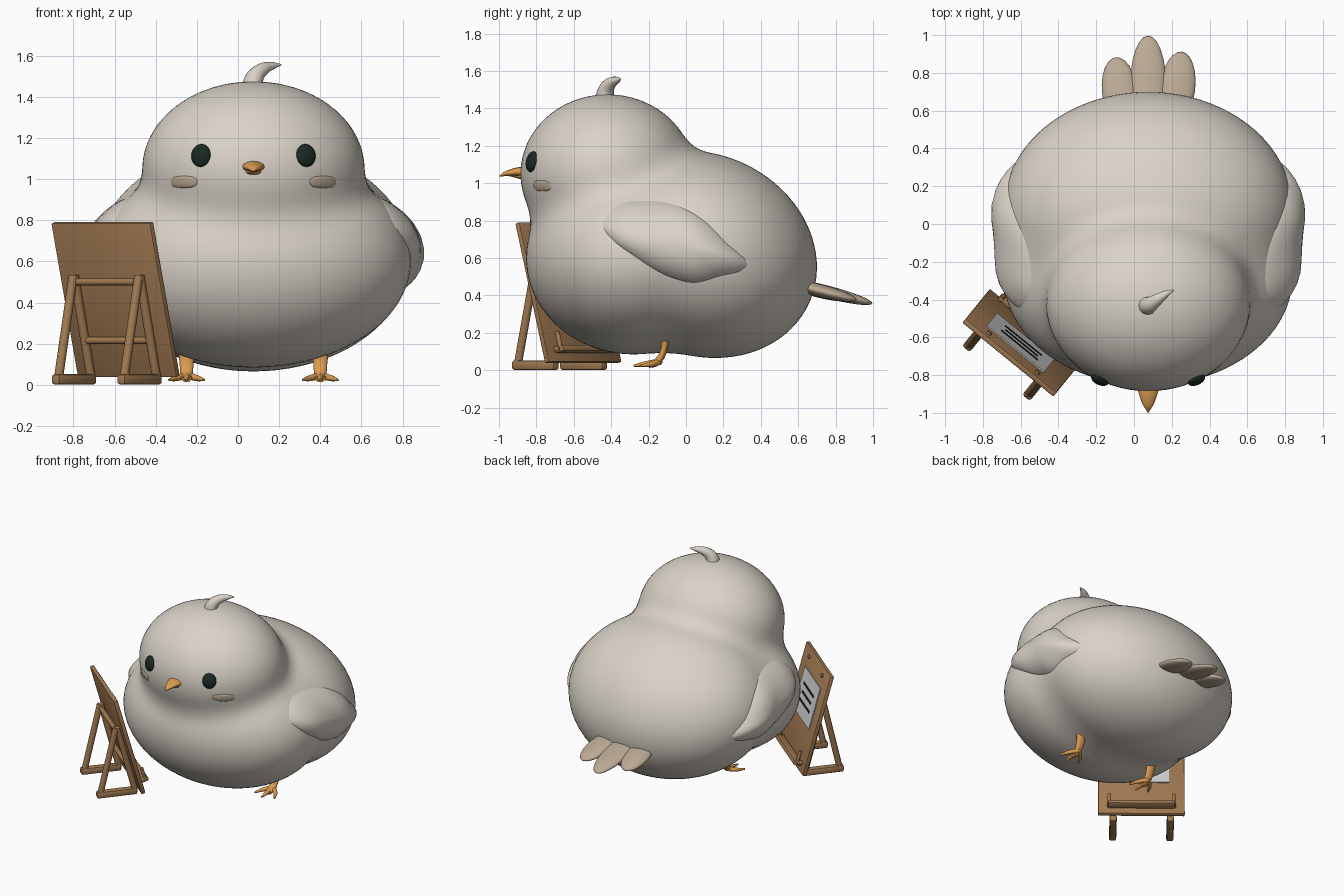
import bpy, bmesh, math
from mathutils import Vector, Matrix

if "Cube" in bpy.data.objects:
    bpy.data.objects.remove(bpy.data.objects["Cube"])


def material(name, r, g, b):
    m = bpy.data.materials.new(name)
    m.use_nodes = True
    m.diffuse_color = (r, g, b, 1)
    m.node_tree.nodes["Principled BSDF"].inputs["Base Color"].default_value = (r, g, b, 1)
    return m


PLUMAGE = material("pale plumage", 0.70, 0.65, 0.58)
TAN = material("tan feather", 0.50, 0.40, 0.30)
ORANGE = material("orange", 0.71, 0.33, 0.08)
DARK = material("dark green black", 0.010, 0.022, 0.016)
WOOD = material("wood", 0.36, 0.195, 0.085)
PAPER = material("paper", 0.62, 0.62, 0.62)
INK = material("ink", 0.01, 0.01, 0.01)
BIRD = Matrix.Translation((0.075, 0, 0))


def finish(name, bm, mat, matrix=BIRD, angle=None):
    bmesh.ops.recalc_face_normals(bm, faces=bm.faces)
    mesh = bpy.data.meshes.new(name)
    bm.to_mesh(mesh)
    bm.free()
    mesh.materials.append(mat)
    ob = bpy.data.objects.new(name, mesh)
    ob.matrix_world = matrix
    bpy.context.collection.objects.link(ob)
    if angle is None:
        mesh.shade_smooth()
    else:
        bpy.ops.object.select_all(action='DESELECT')
        ob.select_set(True)
        bpy.context.view_layer.objects.active = ob
        bpy.ops.object.shade_smooth_by_angle(angle=angle)
    return ob


def ellipsoid(name, mat, loc, radii, rot=(0, 0, 0)):
    bm = bmesh.new()
    bmesh.ops.create_uvsphere(bm, u_segments=24, v_segments=16, radius=1)
    turn = Matrix.Rotation(rot[2], 4, 'Z') @ Matrix.Rotation(rot[0], 4, 'X')
    bm.transform(Matrix.Translation(loc) @ turn @ Matrix.Diagonal((*radii, 1)))
    return finish(name, bm, mat)


def tube(name, mat, points, radii, loc=(0, 0, 0), scale=(1, 1, 1)):
    cu = bpy.data.curves.new(name, 'CURVE')
    cu.dimensions = '3D'
    cu.bevel_depth = 1
    cu.bevel_resolution = 4
    cu.resolution_u = 6
    cu.use_fill_caps = True
    sp = cu.splines.new('BEZIER')
    sp.bezier_points.add(len(points) - 1)
    for bp, p, r in zip(sp.bezier_points, points, radii):
        bp.co, bp.radius = p, r
        bp.handle_left_type = bp.handle_right_type = 'AUTO'
    cu.materials.append(mat)
    ob = bpy.data.objects.new(name, cu)
    ob.matrix_world = BIRD @ Matrix.Translation(loc) @ Matrix.Diagonal((*scale, 1))
    bpy.context.collection.objects.link(ob)
    bpy.ops.object.select_all(action='DESELECT')
    ob.select_set(True)
    bpy.context.view_layer.objects.active = ob
    bpy.ops.object.convert(target='MESH')
    ob.data.shade_smooth()


# Blended body volume: rump, chest and head
def bulge(p, centre, r):
    d = p - Vector(centre)
    a = Vector((d.x / r[0], d.y / r[1], d.z / r[2]))
    b = Vector((a.x / r[0], a.y / r[1], a.z / r[2]))
    return a.length * (a.length - 1) / max(b.length, 1e-6)


def blend(a, b, k):
    h = max(k - abs(a - b), 0) / k
    return min(a, b) - h * h * k / 4


def volume(p):
    sheared = Vector((p.x, p.y, p.z + 0.11 * (p.y - 0.08)))
    rump = bulge(sheared, (0, 0.08, 0.62), (0.765, 0.62, 0.55))
    chest = bulge(p, (0, -0.28, 0.60), (0.765, 0.575, 0.515))
    head = bulge(p, (0, -0.42, 1.05), (0.54, 0.465, 0.425))
    return blend(blend(rump, chest, 0.08), head, 0.1)


def hit(origin, direction):
    lo, hi = 0, 1.6
    for _ in range(24):
        mid = (lo + hi) / 2
        lo, hi = (mid, hi) if volume(origin + direction * mid) < 0 else (lo, mid)
    return origin + direction * lo


bm = bmesh.new()
bmesh.ops.create_uvsphere(bm, u_segments=96, v_segments=64, radius=1)
core = Vector((0, -0.15, 0.75))
for v in bm.verts:
    v.co = hit(core, v.co.normalized())
finish("body", bm, PLUMAGE)


# Raised patch that hugs the body inside a closed outline
def patch(name, mat, outline, origin, direction, height, sink, power):
    n = len(outline)
    mid = sum((Vector(p) for p in outline), Vector((0, 0))) / n
    bm = bmesh.new()
    rings = []
    for s in (0.02, 0.2, 0.4, 0.6, 0.75, 0.87, 0.95, 0.99, 1):
        lift = height * (1 - s ** 2.5) ** power - sink
        pts = [mid.lerp(Vector(p), s) for p in outline]
        rings.append([bm.verts.new(hit(origin(q), direction) + direction * lift) for q in pts])
    bm.faces.new(rings[0])
    for a, b in zip(rings, rings[1:]):
        for i in range(n):
            bm.faces.new((a[i], a[(i + 1) % n], b[(i + 1) % n], b[i]))
    ob = finish(name, bm, mat)
    if ob.data.polygons[0].normal.dot(direction) < 0:
        ob.data.flip_normals()


def smooth_loop(pts, steps=5):
    out, n = [], len(pts)
    for i in range(n):
        a, b, c, d = (Vector(pts[(i + k) % n]) for k in (-1, 0, 1, 2))
        for j in range(steps):
            t = j / steps
            out.append(b + (c - a) * t / 2 + (a * 2 - b * 5 + c * 4 - d) * t * t / 2
                       + (b * 3 - a - c * 3 + d) * t ** 3 / 2)
    return out


def rounded_oval(cx, cz, rx, rz, n=28):
    turns = [i * math.tau / n for i in range(n)]
    soft = lambda v: math.copysign(abs(v) ** 0.75, v)
    return [(cx + rx * soft(math.cos(t)), cz + rz * soft(math.sin(t))) for t in turns]


WING = smooth_loop([(-0.45, 0.79), (-0.36, 0.89), (-0.2, 0.91), (-0.04, 0.88), (0.1, 0.8), (0.22, 0.68),
                    (0.33, 0.58), (0.3, 0.53), (0.18, 0.5), (0.04, 0.465), (-0.12, 0.51), (-0.28, 0.61), (-0.4, 0.7)])

for side, label in ((1, "left"), (-1, "right")):
    patch(label + "_wing", PLUMAGE, WING, lambda q: Vector((0, q.x, q.y)), Vector((side, 0, 0)), 0.078, 0.008, 0.75)
    patch(label + "_cheek", TAN, rounded_oval(side * 0.338, 0.986, 0.065, 0.029),
          lambda q: Vector((q.x, -0.42, q.y)), Vector((0, -1, 0)), 0.012, 0.003, 0.4)
    eye = hit(Vector((side * 0.255, -0.42, 1.115)), Vector((0, -1, 0)))
    ellipsoid(label + "_eye", DARK, eye, (0.05, 0.028, 0.056), (-0.2, 0, side * 0.42))
    # Leg and toes
    x = side * 0.325
    tube(label + "_leg", ORANGE, [(0, 0, 0.18), (0, -0.015, 0.1), (0, -0.06, 0.045), (0, -0.12, 0.03)],
         [0.03, 0.024, 0.021, 0.018], (x, -0.11, 0), (1.4, 0.75, 1))
    for i, spread in enumerate((-0.085, 0, 0.085)):
        tip = -0.28 if i == 1 else -0.245
        tube(f"{label}_toe_{i + 1}", ORANGE,
             [(x, -0.14, 0.046), (x + spread * 0.6, tip + 0.06, 0.033), (x + spread, tip, 0.024)],
             [0.018, 0.015, 0.006])

# Beak and crest
tube("upper_beak", ORANGE, [(0, 0.09, 0), (0, 0, 0), (0, -0.06, -0.015), (0, -0.113, -0.045)],
     [0.06, 0.054, 0.034, 0.003], (0, -0.885, 1.06), (1, 1, 0.5))
tube("lower_beak", ORANGE, [(0, 0.06, 0), (0, 0, 0), (0, -0.05, 0)],
     [0.045, 0.038, 0.004], (0, -0.885, 1.037), (1, 1, 0.4))
tube("crest", PLUMAGE, [(-0.005, -0.43, 1.43), (0.005, -0.43, 1.49), (0.042, -0.405, 1.532), (0.09, -0.372, 1.55),
                        (0.134, -0.35, 1.556)], [0.055, 0.045, 0.033, 0.02, 0.004])

# Tail feathers
for label, x, y, z, length, yaw in (("middle", 0, 0.75, 0.42, 0.255, 0), ("right", -0.15, 0.70, 0.425, 0.19, 0.12),
                                    ("left", 0.155, 0.72, 0.425, 0.2, -0.12)):
    ellipsoid(label + "_tail_feather", TAN, (x, y, z), (0.094, length, 0.034), (-0.25, 0, yaw))

# Easel frame: local x runs along the board, local y points to the bird
EASEL = Matrix.Translation((-0.6, -0.63, 0)) @ Matrix.Rotation(-0.682, 4, 'Z')
BOARD = EASEL @ Matrix.Translation((0.003, 0.004, 0.415)) @ Matrix.Rotation(0.268, 4, 'X')


def box(name, mat, loc, size, matrix=EASEL, bevel=0):
    bm = bmesh.new()
    bmesh.ops.create_cube(bm, size=1)
    bm.transform(Matrix.Translation(loc) @ Matrix.Diagonal((*size, 1)))
    if bevel:
        bmesh.ops.bevel(bm, geom=bm.edges[:], offset=bevel, segments=2, profile=0.5, affect='EDGES')
    finish(name, bm, mat, matrix, 0.6)


def rod(name, mat, a, b, r, matrix=EASEL):
    a, b = Vector(a), Vector(b)
    bm = bmesh.new()
    bmesh.ops.create_cone(bm, cap_ends=True, segments=14, radius1=r, radius2=r, depth=(b - a).length)
    turn = (b - a).to_track_quat('Z', 'Y').to_matrix().to_4x4()
    bm.transform(Matrix.Translation((a + b) / 2) @ turn)
    finish(name, bm, mat, matrix, 0.6)


box("easel_board", WOOD, (0, 0, 0), (0.62, 0.03, 0.776), BOARD, 0.007)
box("notice_sheet", PAPER, (-0.005, 0.018, 0.085), (0.39, 0.008, 0.32), BOARD)
for i in range(3):
    box(f"ink_stripe_{i + 1}", INK, (0, 0.023, 0.145 - i * 0.06), (0.25 - 0.03 * (i % 2), 0.004, 0.016), BOARD)

for side, label in ((1, "left"), (-1, "right")):
    x = side * 0.205
    box(label + "_easel_foot", WOOD, (x, -0.06, 0.027), (0.052, 0.295, 0.052), EASEL, 0.014)
    rod(label + "_back_leg", WOOD, (x, -0.178, 0.04), (x, -0.066, 0.53), 0.022)
    rod(label + "_front_leg", WOOD, (x, 0.07, 0.04), (x, -0.058, 0.53), 0.022)
    rod(label + "_sheet_pin", WOOD, (side * 0.165, 0.01, 0.33), (side * 0.165, 0.027, 0.33), 0.014, BOARD)
    rod(label + "_tray_post", WOOD, (side * 0.23, 0.05, -0.32), (side * 0.23, 0.05, -0.23), 0.013, BOARD)
    rod(label + "_tray_arm", WOOD, (side * 0.23, 0, -0.32), (side * 0.23, 0.05, -0.32), 0.016, BOARD)

rod("upper_crossbar", WOOD, (-0.205, -0.06, 0.5), (0.205, -0.06, 0.5), 0.017)
rod("lower_crossbar", WOOD, (-0.205, 0.025, 0.215), (0.205, 0.025, 0.215), 0.017)
box("easel_tray", WOOD, (0, 0.045, -0.325), (0.48, 0.06, 0.035), BOARD, 0.01)
